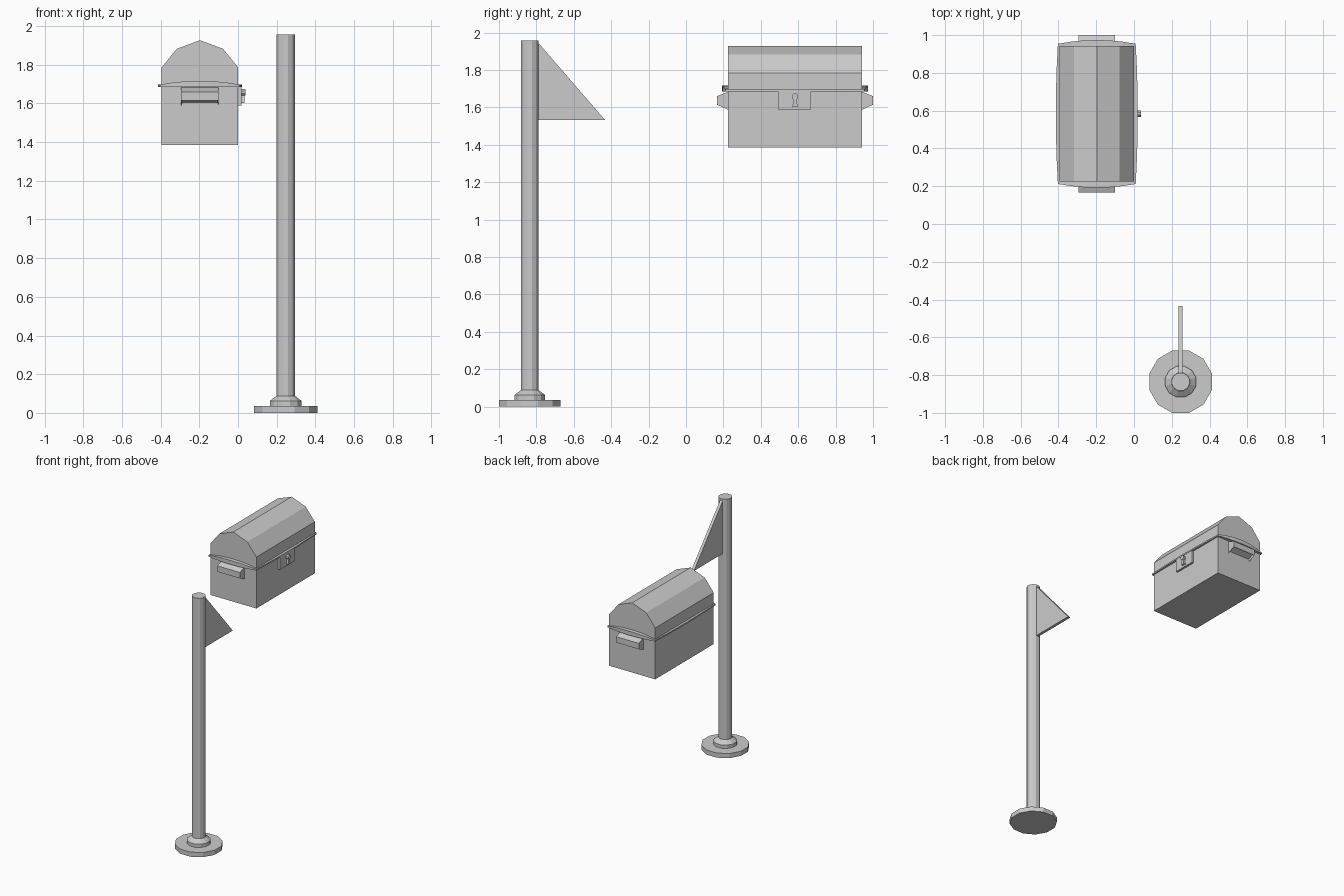
import bpy, bmesh, math
from mathutils import Vector

if "Cube" in bpy.data.objects:
    bpy.data.objects.remove(bpy.data.objects["Cube"])

CX, CY = -0.197, 0.583        # chest centre
HX, HY = 0.198, 0.359         # chest half sizes
PX, PY = 0.247, -0.835        # pole centre


def finish(name, bm):
    bmesh.ops.recalc_face_normals(bm, faces=bm.faces)
    me = bpy.data.meshes.new(name)
    bm.to_mesh(me)
    bm.free()
    ob = bpy.data.objects.new(name, me)
    bpy.context.collection.objects.link(ob)
    return ob


def prism(name, pts, depth):
    """Extrude a flat polygon of 3D points along a vector."""
    bm = bmesh.new()
    f = bm.faces.new([bm.verts.new(p) for p in pts])
    ext = bmesh.ops.extrude_face_region(bm, geom=[f], use_keep_orig=True)
    bmesh.ops.translate(bm, vec=Vector(depth),
                        verts=[v for v in ext["geom"] if isinstance(v, bmesh.types.BMVert)])
    return finish(name, bm)


def box(name, lo, hi):
    (a, b, c), (d, e, f) = lo, hi
    return prism(name, [(a, b, c), (d, b, c), (d, e, c), (a, e, c)], (0, 0, f - c))


def lathe(name, profile, n):
    """Closed stack of n-sided rings round the pole axis."""
    bm = bmesh.new()
    rings = []
    for r, z in profile:
        rings.append([bm.verts.new((PX + r * math.cos((i + .5) * 2 * math.pi / n),
                                    PY + r * math.sin((i + .5) * 2 * math.pi / n), z))
                      for i in range(n)])
    for a, b in zip(rings, rings[1:]):
        for i in range(n):
            j = (i + 1) % n
            bm.faces.new((a[i], a[j], b[j], b[i]))
    bm.faces.new(rings[0])
    bm.faces.new(rings[-1])
    return finish(name, bm)


# pole with stepped foot
lathe("pole_base", [(0.171, 0), (0.171, 0.036)], 12)
lathe("pole_collar", [(0.085, 0.036), (0.085, 0.062), (0.05, 0.088)], 12)
lathe("pole", [(0.049, 0.07), (0.049, 1.957)], 12)

# triangular flag
prism("flag", [(PX - .011, -0.80, 1.957), (PX - .011, -0.80, 1.533),
               (PX - .011, -0.433, 1.533)], (.022, 0, 0))

# chest body and faceted lid
Y0 = CY - HY
box("chest_body", (CX - HX, Y0, 1.385), (CX + HX, CY + HY, 1.69))
half = [(HX, 1.69), (HX, 1.785), (0.12, 1.882)]
arch = half + [(0, 1.927)] + [(-x, z) for x, z in reversed(half)]
prism("chest_lid", [(CX + x, Y0, z) for x, z in arch], (0, 2 * HY, 0))

# rim: bowed outwards in plan, arched on the end sides
SEG = 6
outer, inner = [], []
corners = [(-1, -1), (1, -1), (1, 1), (-1, 1)]
for k in range(4):
    (ax, ay), (bx, by) = corners[k], corners[(k + 1) % 4]
    end = ay == by
    for i in range(SEG):
        t = i / SEG
        bow = 4 * t * (1 - t)
        x, y = ax + (bx - ax) * t, ay + (by - ay) * t
        ox = x * 0.206 + (0 if end else x * 0.011 * bow)
        oy = y * 0.371 + (y * 0.02 * bow if end else 0)
        top = 1.697 + (0.02 * bow if end else 0)
        outer.append((CX + ox, CY + oy, top))
        inner.append((CX + x * HX, CY + y * HY, top))
bm = bmesh.new()
loops = [[bm.verts.new(p) for p in inner], [bm.verts.new(p) for p in outer],
         [bm.verts.new((x, y, 1.686)) for x, y, z in outer],
         [bm.verts.new((x, y, 1.686)) for x, y, z in inner]]
for a, b in zip(loops, loops[1:] + loops[:1]):
    for i in range(len(a)):
        j = (i + 1) % len(a)
        bm.faces.new((a[i], a[j], b[j], b[i]))
finish("chest_rim", bm)

# end handles: wedge grips with a recessed underside
for s, name in ((-1, "front_handle"), (1, "back_handle")):
    w = 0.097
    prof = [(HY, 1.683), (0.417, 1.66), (0.417, 1.614), (HY, 1.588)]
    ob = prism(name, [(CX - w, CY + s * y, z) for y, z in prof], (2 * w, 0, 0))
    bm = bmesh.new()
    bm.from_mesh(ob.data)
    under = min((f for f in bm.faces), key=lambda f: f.normal.z)
    bmesh.ops.inset_region(bm, faces=[under], thickness=0.008, depth=-0.015)
    bm.to_mesh(ob.data)
    bm.free()

# lock plate and keyhole
X1 = CX + HX
box("lock_plate", (X1 - .01, 0.492, 1.588), (X1 + .016, 0.668, 1.695))
KY = 0.583
prism("keyhole_top", [(X1 + .01, KY + .018 * math.cos(a * math.pi / 4 + .39),
                       1.657 + .018 * math.sin(a * math.pi / 4 + .39)) for a in range(8)],
      (.027, 0, 0))
prism("keyhole_slot", [(X1 + .01, KY - .007, 1.65), (X1 + .01, KY + .007, 1.65),
                       (X1 + .01, KY + .014, 1.603), (X1 + .01, KY - .014, 1.603)],
      (.022, 0, 0))
